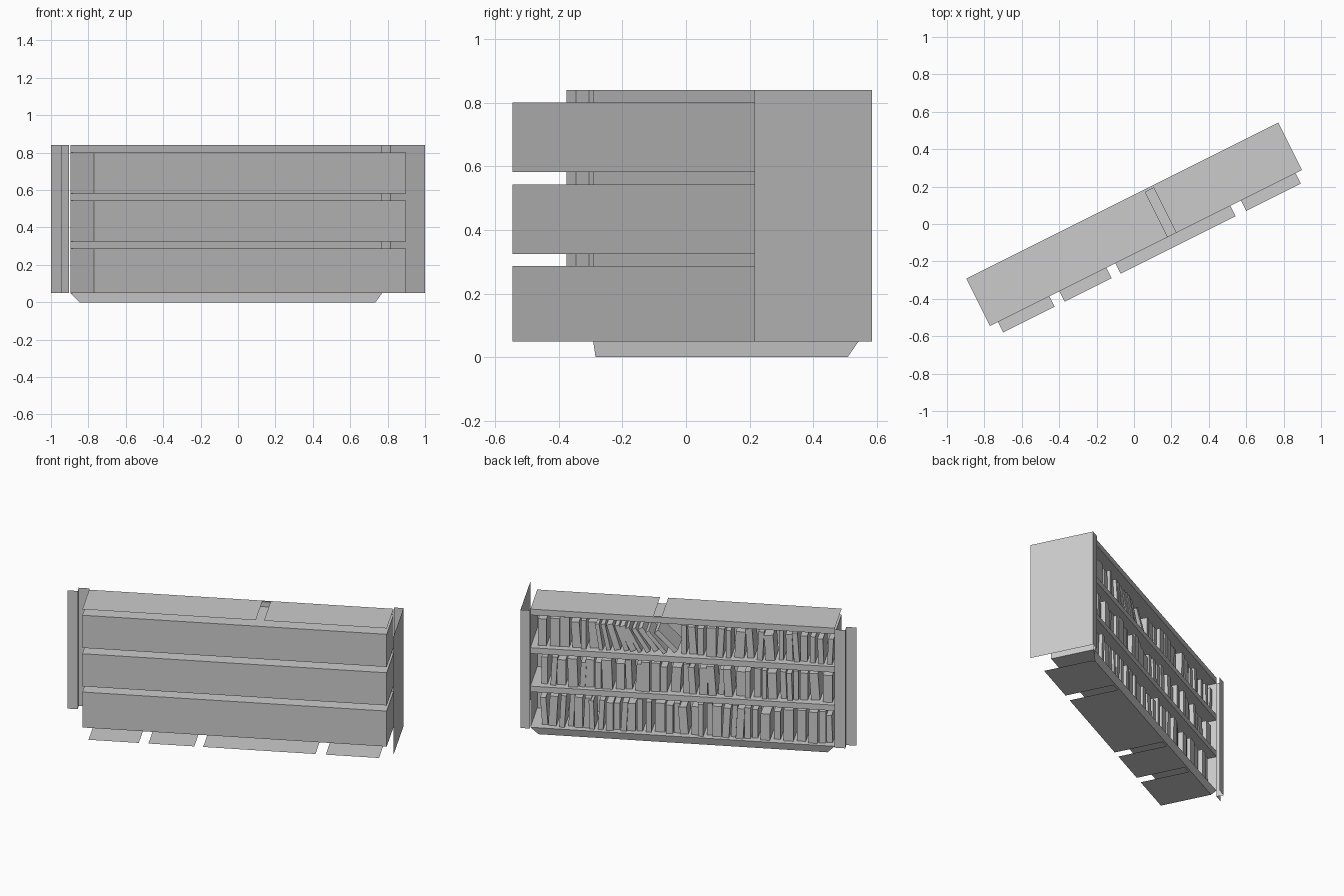
import bpy, bmesh, math, random
from mathutils import Matrix, Vector

random.seed(4)
cube = bpy.data.objects.get("Cube")
if cube:
    bpy.data.objects.remove(cube)

grey = bpy.data.materials.new("plain_grey")
grey.use_nodes = True
grey.diffuse_color = (0.6, 0.6, 0.6, 1)
grey.node_tree.nodes["Principled BSDF"].inputs["Base Color"].default_value = (0.6, 0.6, 0.6, 1)

TURN = math.atan(0.5)           # the case stands diagonally
END, REAR, FRONT = 0.932, 0.14, -0.143
BAYS = [(0.05, 0.287), (0.325, 0.543), (0.582, 0.80)]
TOP = 0.84


def finish(name, bm):
    mesh = bpy.data.meshes.new(name)
    bm.to_mesh(mesh)
    bm.free()
    mesh.materials.append(grey)
    obj = bpy.data.objects.new(name, mesh)
    obj.rotation_euler.z = TURN
    bpy.context.collection.objects.link(obj)
    return obj


def sheets(name, quads):
    """Thin single-sheet panels from corner lists."""
    bm = bmesh.new()
    for quad in quads:
        bm.faces.new([bm.verts.new(p) for p in quad])
    return finish(name, bm)


def flat(s0, s1, t0, t1, z):
    return [(s0, t0, z), (s1, t0, z), (s1, t1, z), (s0, t1, z)]


def wall(a, b, z0, z1):
    return [(*a, z0), (*b, z0), (*b, z1), (*a, z1)]


# Closed bays: front board, two ends, floor and ceiling, open at the rear
for i, (z0, z1) in enumerate(BAYS):
    fl, fr = (-END, FRONT), (END, FRONT)
    rl, rr = (-END, REAR), (END, REAR)
    sheets(f"bay_{i + 1}", [
        wall(fl, fr, z0, z1), wall(rl, fl, z0, z1), wall(fr, rr, z0, z1),
        flat(-END, END, FRONT, REAR, z0), flat(-END, END, FRONT, REAR, z1)])

# Rear lips of the boards
lips = [(BAYS[0][1], BAYS[1][0]), (BAYS[1][1], BAYS[2][0]), (BAYS[2][1], TOP)]
sheets("shelf_lips", [wall((END, REAR), (-END, REAR), a, b) for a, b in lips])

# Top board, notched from the front
sheets("top_board", [flat(-END, 0.13, FRONT, REAR, TOP),
                     flat(0.18, END, FRONT, REAR, TOP),
                     flat(0.13, 0.18, 0.125, REAR, TOP)])

# Base plates with notches, and the sloping rear kick board
spans = [(-0.885, -0.577), (-0.518, -0.237), (-0.183, 0.505), (0.568, 0.894)]
base = [flat(a, b, -0.206, 0.11, 0) for a, b in spans]
base.append(flat(-0.885, 0.885, 0.11, 0.125, 0))
sheets("base_plates", base)
sheets("kick_board", [[(0.885, 0.125, 0), (-0.885, 0.125, 0),
                       (-END, REAR, 0.05), (END, REAR, 0.05)]])

# End panels
sheets("left_end_panel", [wall((0.99, -0.255), (0.99, 0.159), 0.05, TOP),
                          wall((0.99, 0.159), (END, 0.159), 0.05, TOP)])
steps = [(-END, 0.159), (-1.0, 0.159), (-0.997, 0.112), (-1.062, 0.112)]
sheets("right_end_trim", [wall(a, b, 0.05, TOP) for a, b in zip(steps, steps[1:])])


def add_book(bm, s, z, width, height, lean):
    """Box book standing at s, leaning towards +s about its lower edge."""
    depth = random.uniform(0.15, 0.18)
    spine = random.uniform(0.09, 0.12)
    local = Matrix.Translation((width / 2, 0, height / 2)) @ Matrix.Diagonal((width, depth, height, 1))
    lift = width * math.sin(lean) if lean > 0 else 0
    place = Matrix.Translation((s, spine - depth / 2, z + lift)) @ Matrix.Rotation(lean, 4, 'Y')
    bmesh.ops.create_cube(bm, size=1, matrix=place @ local)


# Rows of books, with a slumped group on the upper shelf
for i, (z0, z1) in enumerate(BAYS):
    bm = bmesh.new()
    room = z1 - z0
    s = -END + 0.02
    while s < END - 0.07:
        width = random.uniform(0.028, 0.062)
        height = room * random.uniform(0.74, 0.9)
        lean = math.radians(random.choice([0, 0, 0, 2, 4, -3]))
        if i == 2 and 0.03 < s < 0.5:
            lean = math.radians(45 - 80 * (s - 0.03))
            width = random.uniform(0.022, 0.04)
            height = room * 0.8
        add_book(bm, s, z0 + 0.001, width, height, lean)
        s += width / max(math.cos(lean), 0.5) + random.choice([0.003, 0.008, 0.02])
    finish(f"books_row_{i + 1}", bm)
